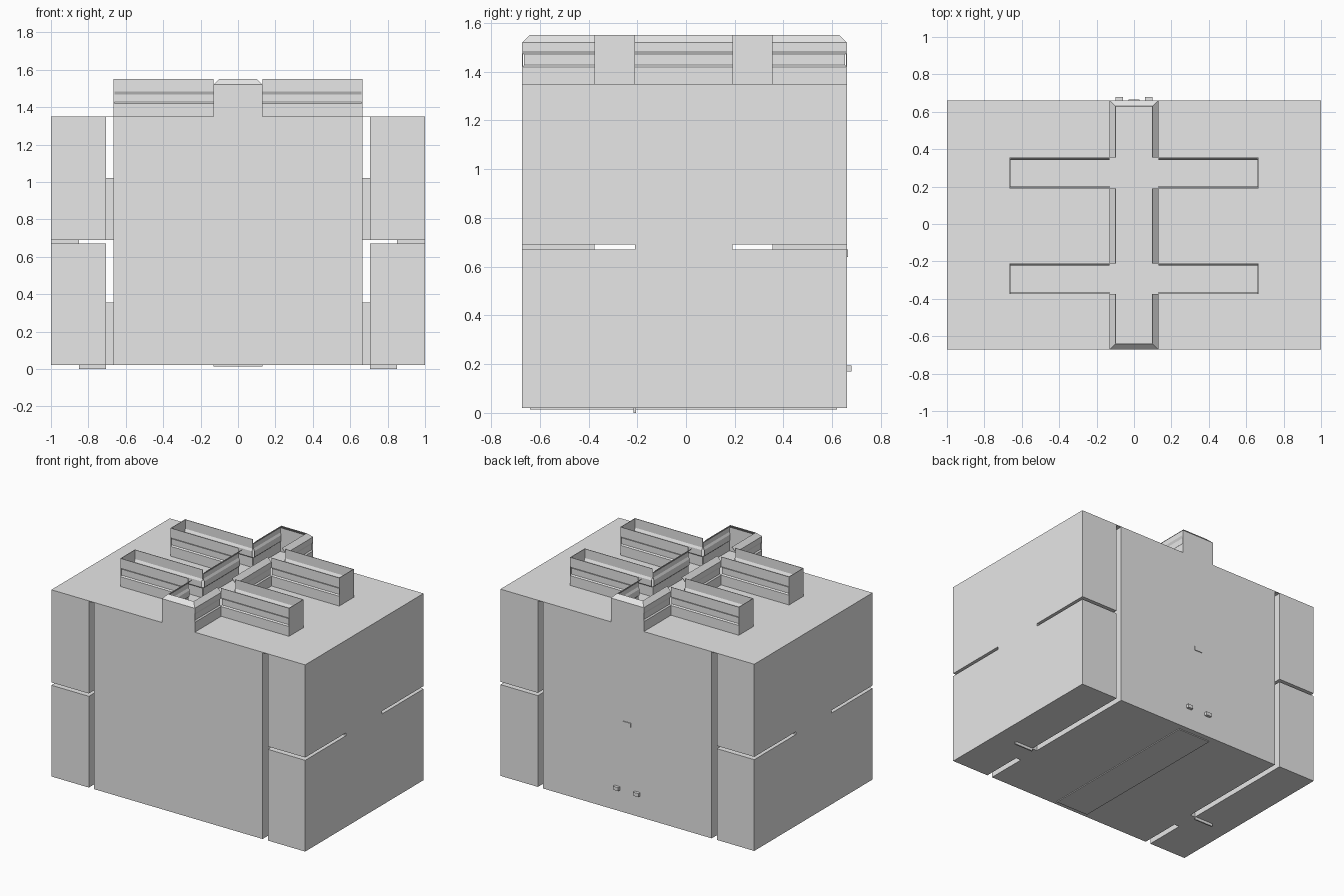
import bpy, bmesh
from mathutils import Vector

if "Cube" in bpy.data.objects:
    bpy.data.objects.remove(bpy.data.objects["Cube"])

mat = bpy.data.materials.new("light_grey")
mat.diffuse_color = (0.8, 0.8, 0.8, 1)
mat.use_nodes = True
mat.node_tree.nodes["Principled BSDF"].inputs["Base Color"].default_value = mat.diffuse_color


def finish(name, bm):
    me = bpy.data.meshes.new(name)
    bm.to_mesh(me)
    bm.free()
    me.materials.append(mat)
    ob = bpy.data.objects.new(name, me)
    bpy.context.collection.objects.link(ob)
    return ob


def box(name, x, y, z):
    bm = bmesh.new()
    bmesh.ops.create_cube(bm, size=1)
    for v in bm.verts:
        for i, (lo, hi) in enumerate((x, y, z)):
            v.co[i] = lo if v.co[i] < 0 else hi
    return finish(name, bm)


def cut(target, x, y, z):
    cutter = box("cutter", x, y, z)
    m = target.modifiers.new("cut", "BOOLEAN")
    m.operation, m.solver, m.object = "DIFFERENCE", "EXACT", cutter
    bpy.context.view_layer.objects.active = target
    bpy.ops.object.modifier_apply(modifier=m.name)
    bpy.data.objects.remove(cutter)


def sided(s, lo, hi):
    return tuple(sorted((s * lo, s * hi)))


F, B = -0.672, 0.66          # front and back of the body
SLOT = (0.67, 0.69)          # height of the horizontal slots
ALL = (-0.9, 0.9)

# Main body: vertical gaps, horizontal slots and see-through channels
body = box("body", (-1, 1), (F, B), (0.02, 1.35))
for s in (-1, 1):
    cut(body, sided(s, 0.665, 0.705), ALL, (-0.2, 1.346))
    cut(body, sided(s, 0.69, 0.85), ALL, SLOT)
    cut(body, sided(s, 0.84, 1.1), (-0.9, -0.21), SLOT)
    cut(body, sided(s, 0.84, 1.1), (0.19, 0.9), SLOT)
for y in ((-0.375, -0.21), (0.19, 0.355)):
    cut(body, (-0.68, 0.68), y, SLOT)

# Bridges across the gaps and small tabs below
for s, side in ((-1, "left"), (1, "right")):
    for z, level in (((0.02, 0.355), "lower"), ((0.69, 1.02), "upper")):
        box(f"{side}_{level}_bridge", sided(s, 0.66, 0.71), (-0.375, -0.21), z)
    box(f"{side}_foot_tab", sided(s, 0.705, 0.85), (-0.215, -0.205), (0, 0.025))

# Shallow plate under the body
box("bottom_plate", (-0.13, 0.13), (-0.64, 0.62), (0.014, 0.022))

# Pegs and latch on the back
for s, side in ((-1, "left"), (1, "right")):
    box(f"{side}_back_peg", sided(s, 0.058, 0.1), (0.65, 0.68), (0.17, 0.195))
box("back_latch", (-0.03, 0.03), (0.65, 0.665), (0.64, 0.67))

# Open cross-shaped rim on top: wall profiles are (inward offset, height)
groove = [(0, 1.35), (0, 1.42), (0.008, 1.428), (0.008, 1.468), (0, 1.484)]
profiles = {
    "end": [(0, 1.35), (0, 1.52), (0.03, 1.55)],
    "beam": groove + [(0, 1.52), (0.03, 1.55)],
    "arm": groove + [(0, 1.55)],
    "plain": [(0, 1.35), (0, 1.55)],
}
half = [(0.13, F), (0.13, -0.375), (0.665, -0.375), (0.665, -0.21), (0.13, -0.21),
        (0.13, 0.19), (0.665, 0.19), (0.665, 0.355), (0.13, 0.355), (0.13, B)]
kinds = ["beam", "arm", "plain", "arm", "beam", "arm", "plain", "arm", "beam", "end"]
outline = half + [(-x, y) for x, y in reversed(half)]
kinds = kinds + kinds[:9][::-1] + ["end"]

bm = bmesh.new()
n = len(outline)
for i, kind in enumerate(kinds):
    a = Vector((*outline[i], 0))
    b = Vector((*outline[(i + 1) % n], 0))
    t = (b - a).normalized()
    inward = Vector((-t.y, t.x, 0))
    ma = kind == "end" or kinds[i - 1] == "end"
    mb = kind == "end" or kinds[(i + 1) % n] == "end"
    rows = []
    for off, z in profiles[kind]:
        shift = inward * off + Vector((0, 0, z))
        rows.append((bm.verts.new(a + shift + t * off * ma),
                     bm.verts.new(b + shift - t * off * mb)))
    for (p, q), (r, w) in zip(rows, rows[1:]):
        bm.faces.new((p, q, w, r))
rim = finish("top_rim", bm)
solid = rim.modifiers.new("thickness", "SOLIDIFY")
solid.thickness, solid.offset = 0.004, -1
